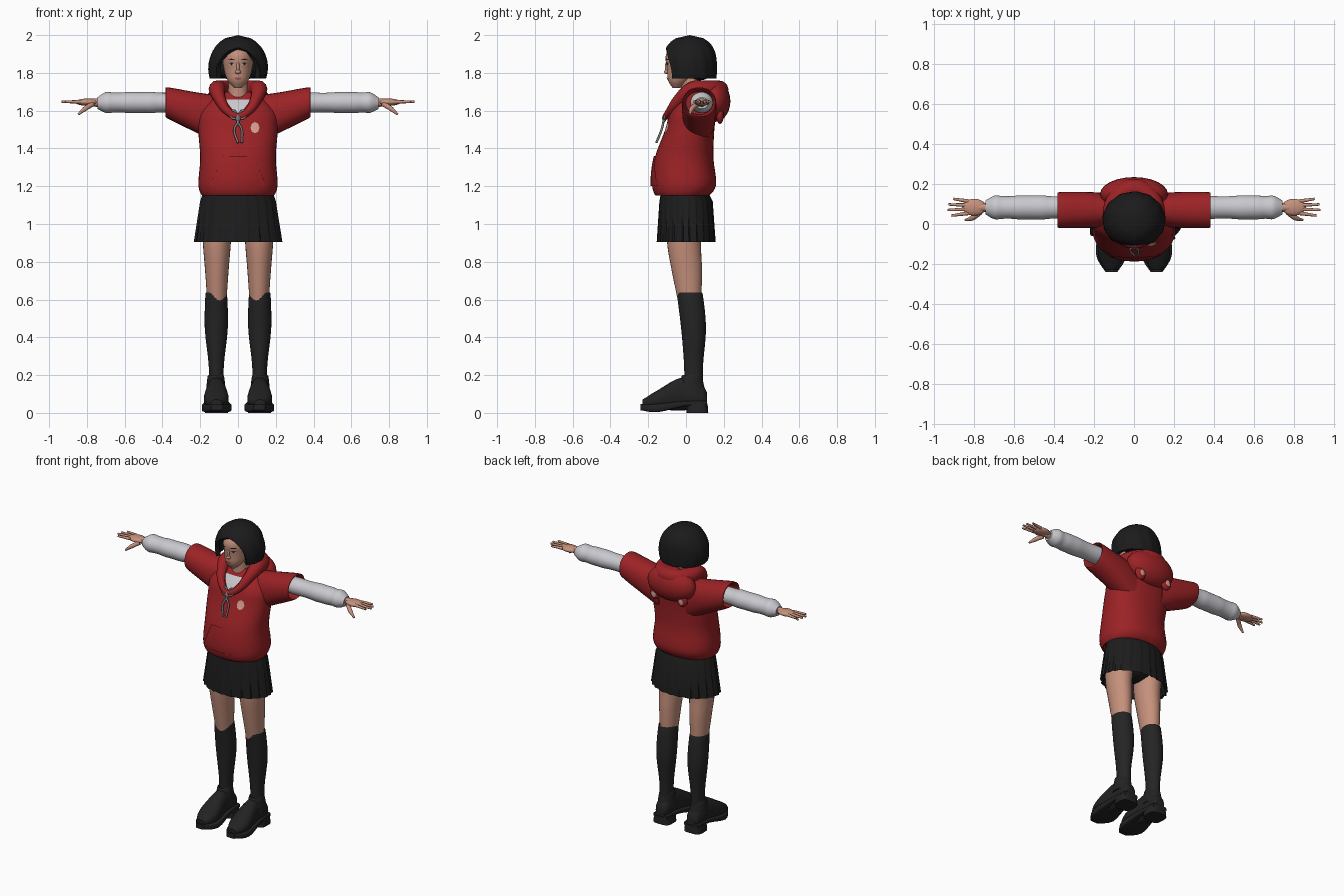
import bpy, bmesh, random
from math import sin, cos, pi, sqrt, copysign
from mathutils import Vector
from mathutils.bvhtree import BVHTree

random.seed(4)
cube = bpy.data.objects.get("Cube")
if cube:
    bpy.data.objects.remove(cube)
parts = []


def material(name, red, green, blue):
    mat = bpy.data.materials.new(name)
    mat.use_nodes = True
    mat.diffuse_color = (red, green, blue, 1)
    shader = mat.node_tree.nodes["Principled BSDF"]
    shader.inputs["Base Color"].default_value = mat.diffuse_color
    shader.inputs["Roughness"].default_value = .8
    return mat


RED = material("hoodie red", .33, .016, .019)
WHITE = material("shirt white", .58, .58, .62)
SKIN = material("skin", .56, .28, .2)
HAIR = material("hair black", .011, .011, .012)
SKIRT = material("skirt black", .012, .012, .013)
SOCK = material("sock black", .018, .018, .019)
SHOE = material("shoe black", .016, .016, .017)
PINK = material("badge pink", .7, .36, .29)
GREY = material("cord grey", .2, .21, .22)
LIP = material("lip", .36, .1, .09)


def add(name, data, mat):
    data.materials.append(mat)
    obj = bpy.data.objects.new(name, data)
    bpy.context.collection.objects.link(obj)
    parts.append(obj)
    return obj


def build(name, mat, verts, faces):
    mesh = bpy.data.meshes.new(name)
    mesh.from_pydata(verts, [], faces)
    bm = bmesh.new()
    bm.from_mesh(mesh)
    bmesh.ops.remove_doubles(bm, verts=bm.verts, dist=.0001)
    bmesh.ops.recalc_face_normals(bm, faces=bm.faces)
    bm.to_mesh(mesh)
    bm.free()
    return add(name, mesh, mat)


def ball(name, mat, centre, radii):
    bm = bmesh.new()
    bmesh.ops.create_uvsphere(bm, u_segments=24, v_segments=14, radius=1)
    bmesh.ops.scale(bm, vec=radii, verts=bm.verts)
    bmesh.ops.translate(bm, vec=centre, verts=bm.verts)
    mesh = bpy.data.meshes.new(name)
    bm.to_mesh(mesh)
    bm.free()
    return add(name, mesh, mat)


def strips(rows, n, closed=True):
    """Quads joining successive rows of n points."""
    return [(k * n + i, k * n + (i + 1) % n, (k + 1) * n + (i + 1) % n, (k + 1) * n + i)
            for k in range(rows - 1) for i in range(n if closed else n - 1)]


def smooth_rings(rings, steps):
    """Insert rings along a smooth curve through the given ones."""
    out = []
    for i in range(len(rings) - 1):
        before, start, end, after = (rings[min(max(i + k, 0), len(rings) - 1)] for k in (-1, 0, 1, 2))
        for step in range(steps):
            t = step / steps
            out.append([q + t / 2 * (r - p + t * (2 * p - 5 * q + 4 * r - w + t * (3 * q - p - 3 * r + w)))
                        for p, q, r, w in zip(before, start, end, after)])
    return out + [rings[-1]]


def loft(name, mat, rings, axis="z", offset=0, n=28, power=2, steps=4, wave=None, gaps=None):
    """Skin rings of (position on axis, centre, radius, radius)."""
    rings = smooth_rings(rings, steps)
    verts = []
    for k, (pos, centre, wide, deep) in enumerate(rings):
        gap = gaps[k] if gaps else 0
        for i in range(n):
            t = gap + 2 * (pi - gap) * i / (n - 1 if gaps else n)
            swell = wave(t, pos) if wave else 1
            u = offset + swell * wide * copysign(abs(sin(t)) ** (2 / power), sin(t))
            v = centre - swell * deep * copysign(abs(cos(t)) ** (2 / power), cos(t))
            verts.append({"x": (pos, u, v), "y": (u, pos, v), "z": (u, v, pos)}[axis])
    faces = strips(len(rings), n, not gaps)
    if not gaps:
        faces += [tuple(range(n)), tuple(range(len(verts) - n, len(verts)))]
    return build(name, mat, verts, faces)


def mirrored(obj, side):
    if side < 0:
        obj.data.transform(((-1, 0, 0, 0), (0, 1, 0, 0), (0, 0, 1, 0), (0, 0, 0, 1)))
        obj.data.flip_normals()
    return obj


def surface(obj):
    """Function giving the y of an object's front (or back) at x, z."""
    bvh = BVHTree.FromPolygons([v.co for v in obj.data.vertices], [p.vertices for p in obj.data.polygons])

    def find(x, z, facing=1):
        hit = bvh.ray_cast(Vector((x, -facing, z)), Vector((0, facing, 0)))[0]
        return hit.y if hit else 0
    return find


def patch(name, mat, find, outline, lift=.004, facing=1, layers=4):
    """Thin plate that follows a surface inside an (x, z) outline."""
    points = [Vector(a).lerp(Vector(b), s / 4)
              for a, b in zip(outline, outline[1:] + outline[:1]) for s in range(4)]
    middle = sum(points, Vector((0, 0))) / len(points)
    spots = [middle.lerp(p, k / layers) for k in range(layers + 1) for p in points]
    verts = [(x, find(x, z, facing) - lift * facing, z) for x, z in spots]
    return build(name, mat, verts, strips(layers + 1, len(points)))


def oval(x, z, wide, high):
    return [(x + wide * cos(pi * i / 4), z + high * sin(pi * i / 4)) for i in range(8)]


def cord(name, mat, points, depth, radii=None, cyclic=False):
    curve = bpy.data.curves.new(name, "CURVE")
    curve.dimensions = "3D"
    curve.bevel_depth = depth
    curve.resolution_u = 6
    curve.use_fill_caps = True
    spline = curve.splines.new("BEZIER")
    spline.bezier_points.add(len(points) - 1)
    for i, (knot, point) in enumerate(zip(spline.bezier_points, points)):
        knot.co = point
        knot.handle_left_type = knot.handle_right_type = "AUTO"
        knot.radius = radii[i] if radii else 1
    spline.use_cyclic_u = cyclic
    add(name, curve, mat)


# Hoodie body with its hem turned in, pocket, badge and shirt front
body = loft("hoodie_body", RED, [
    (1.17, -.02, .17, .12), (1.15, -.02, .19, .14), (1.21, -.01, .21, .17), (1.35, -.01, .2, .155),
    (1.5, .02, .21, .13), (1.6, .04, .2, .12), (1.7, .07, .1, .07)], n=40, power=2.3)
chest = surface(body)
patch("front_pocket", RED, chest, [(-.08, 1.36), (.08, 1.36), (.15, 1.2), (-.15, 1.2)], .008)
patch("chest_badge", PINK, chest, oval(.09, 1.51, .024, .03))
patch("shirt_front", WHITE, chest, [(-.07, 1.66), (.07, 1.66), (0, 1.57)], .006)

# Hood lying on the shoulders
ball("hood_back", RED, (0, .15, 1.65), (.17, .085, .11))
turns = [pi * i / 6 for i in range(12)]
cord("hood_rim", RED, [(.11 * sin(t), .035 - .14 * cos(t), 1.71 - .14 * max(0, cos(t)) ** 1.5) for t in turns],
     .05, [min(1, .9 - .55 * cos(t)) for t in turns], True)

# Drawstring bow
for s in (-1, 1):
    path = [(0, 1.57), (.03, 1.6), (.03, 1.56), (0, 1.56), (.02, 1.5), (.01 + s * .01, 1.43)]
    cord("bow_cord", GREY, [(s * x, chest(s * x, z) - .02, z) for x, z in path], .006)
ball("bow_knot", GREY, (0, chest(0, 1.56) - .02, 1.56), (.014, .012, .02))

# Skirt with pressed pleats, and shorts beneath
loft("pleated_skirt", SKIRT, [(1.18, -.01, .18, .12), (1.12, 0, .2, .14), (.905, 0, .23, .152),
                              (.91, 0, .22, .145), (1.1, 0, .18, .12)], n=132, steps=1,
     wave=lambda t, z: 1 + (.015 + (1.16 - z) / 5) * (t * 11 / pi % 1 - .5))
ball("shorts", SKIRT, (0, 0, 1.04), (.17, .11, .1))

# Neck, head and face
loft("neck", SKIN, [(1.6, .03, .07, .06), (1.68, .03, .054, .055), (1.78, .02, .05, .05)])
head = loft("head", SKIN, [(1.72, -.05, .02, .02), (1.76, -.035, .055, .06), (1.82, 0, .075, .1),
                           (1.9, .01, .08, .115), (1.97, .02, .04, .06)])
face = surface(head)
ball("nose_bridge", SKIN, (0, face(0, 1.83), 1.83), (.009, .01, .03))
ball("nose_tip", SKIN, (0, face(0, 1.8), 1.805), (.015, .017, .012))
patch("lips", LIP, face, oval(0, 1.77, .02, .007))
for s in (-1, 1):
    eye = s * .034
    patch("eye_white", WHITE, face, oval(eye, 1.846, .015, .006), .002)
    patch("iris", HAIR, face, oval(eye, 1.846, .006, .006))
    patch("upper_lid", HAIR, face, oval(eye, 1.852, .017, .002))
    patch("eyebrow", HAIR, face, oval(eye, 1.872, .02, .003))

# Bob haircut: a domed shell, open around the face
levels = [k / 14 for k in range(15)]
domes = [abs(h * 4 - 1) / 3 for h in levels]
hair = loft("bob_hair", HAIR, [(1.77 + .23 * h, .02, .157 * sqrt(1 - d ** 2), .142 * sqrt(1 - d ** 3))
                               for h, d in zip(levels, domes)], n=56, steps=1,
            wave=lambda t, z: 1 + sin(13 * t + 20 * z) / 80,
            gaps=[.85 * sqrt(max(0, 1 - 2 * h * h)) for h in levels])
shell = hair.modifiers.new("thickness", "SOLIDIFY")
shell.thickness = .028
ball("hair_nape", HAIR, (0, .07, 1.83), (.13, .08, .07))

for s, tag in ((1, "left_"), (-1, "right_")):
    # Hood ear with a pink inside
    ear = ball(tag + "hood_ear", RED, (s * .1, .18, 1.575), (.036, .02, .045))
    patch(tag + "ear_inside", PINK, surface(ear), oval(s * .1, 1.57, .018, .02), facing=-1)

    # Short hoodie sleeve, turned in at the opening
    mirrored(loft(tag + "hoodie_sleeve", RED, [
        (.1, 1.55, .08, .13), (.22, 1.59, .09, .107), (.37, 1.64, .09, .083),
        (.37, 1.64, .08, .07), (.3, 1.64, .07, .06)], "x", .07, power=2.2), s)

    # Creased white sleeve with a gathered cuff
    folds = [random.uniform(.95, 1.05) for i in range(11)]
    arm = [(.3 + .04 * i, 1.643, .058 * f, .054 * f) for i, f in enumerate(folds)]
    mirrored(loft(tag + "shirt_sleeve", WHITE, arm + [(.745, 1.64, .034, .03)], "x", .083), s)

    # Hand with spread fingers
    cord(tag + "wrist", SKIN, [(s * .7, .083, 1.64), (s * .8, .083, 1.645)], .026, [1, .7])
    ball(tag + "palm", SKIN, (s * .8, .084, 1.645), (.06, .042, .019))
    for i, tip in enumerate((.915, .935, .93, .905)):
        spread = i - 1.5
        cord(tag + "finger", SKIN, [(s * .83, .084 + .02 * spread, 1.647),
                                    (s * tip, .084 + .028 * spread, 1.647)], .01, [1, .6])
    cord(tag + "thumb", SKIN, [(s * .77, .06, 1.635), (s * .81, .03, 1.61), (s * .845, .02, 1.58)],
         .014, [1, .9, .4])

    # Leg and knee sock
    mirrored(loft(tag + "thigh", SKIN, [(1.04, 0, .08, .1), (.9, -.01, .074, .09), (.75, .005, .062, .08),
                                        (.58, .02, .05, .06)], offset=.112), s)
    mirrored(loft(tag + "knee_sock", SOCK, [(.6, .02, .05, .06), (.63, .02, .057, .068), (.45, .04, .061, .066),
                                            (.25, .04, .04, .05), (.1, .04, .04, .05)], offset=.115), s)

    # Chunky shoe: upper, collar, sole and heel
    mirrored(loft(tag + "shoe_upper", SHOE, [
        (-.23, .05, .03, .02), (-.15, .07, .066, .05), (-.02, .1, .05, .088), (.08, .09, .046, .06),
        (.11, .07, .03, .04)], "y", .115, power=2.3), s)
    mirrored(loft(tag + "shoe_collar", SHOE, [(.1, .03, .054, .075), (.195, .03, .043, .053),
                                              (.19, .03, .03, .04)], offset=.117), s)
    mirrored(loft(tag + "shoe_sole", SHOE, [(-.24, .03, .03, .016), (-.15, .026, .078, .022), (0, .05, .06, .014),
                                            (.11, .05, .05, .014)], "y", .113, power=6), s)
    mirrored(loft(tag + "shoe_heel", SHOE, [(0, .06, .062, .058), (.05, .06, .058, .054)],
                  offset=.114, power=3.5, steps=1), s)

# Turn cords into meshes and smooth all but sharp edges
bpy.ops.object.select_all(action="DESELECT")
for obj in parts:
    obj.select_set(True)
    if obj.type == "CURVE":
        bpy.context.view_layer.objects.active = obj
bpy.ops.object.convert(target="MESH")
bpy.ops.object.shade_smooth_by_angle(angle=.7)
